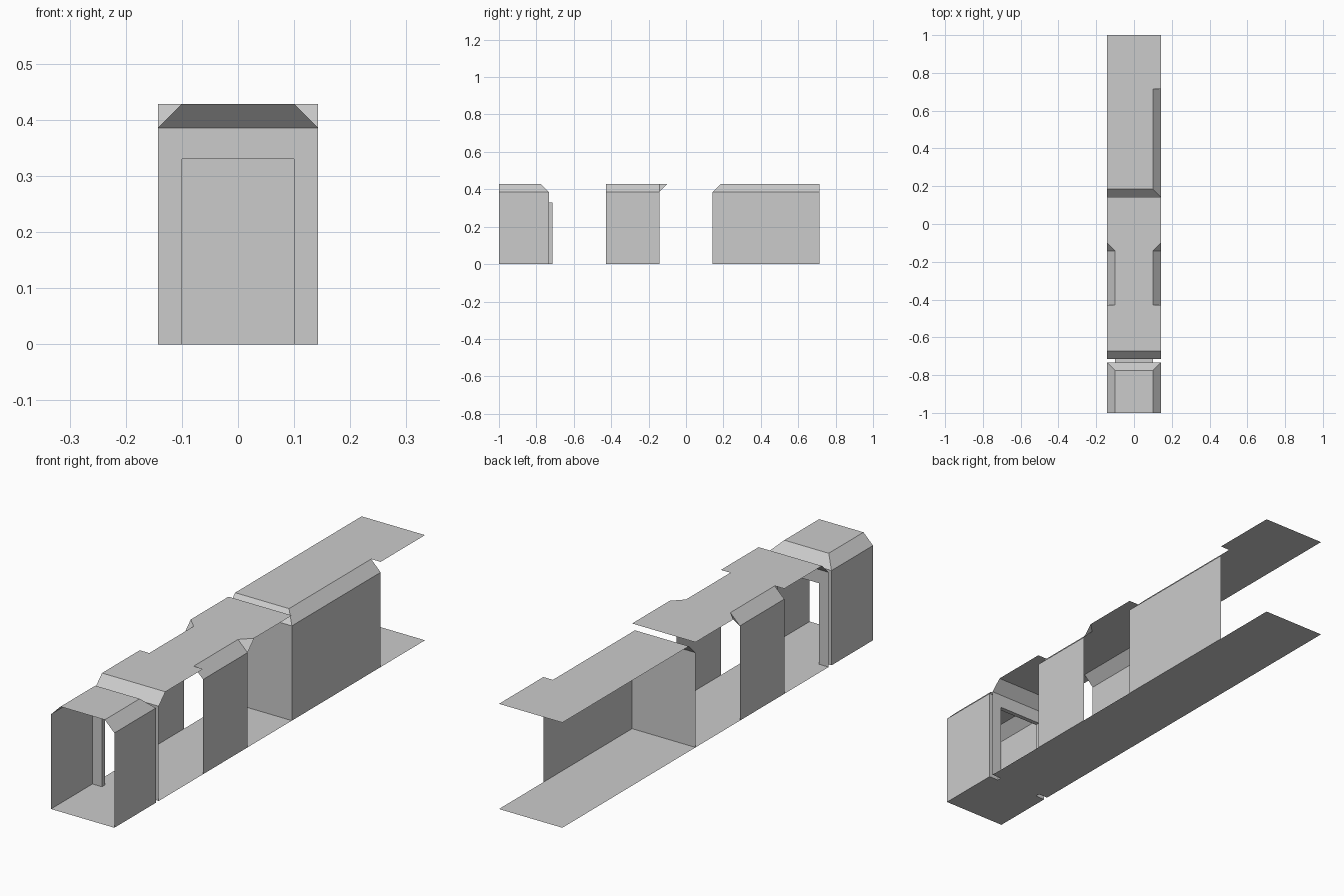
import bpy, bmesh
from mathutils import Vector

if "Cube" in bpy.data.objects:
    bpy.data.objects.remove(bpy.data.objects["Cube"])

W = 1 / 7            # half width of the passage
C = 0.1              # half width at the top of the bevel, also of the doorway
Z0, Z1 = 0.386, 0.4286   # wall top and ceiling
D = 0.33             # doorway height
B = W - C            # bevel size
YA, YB = -0.733, -5 / 7  # two faces of the door wall
Y1, Y2, Y3, Y4 = -3 / 7, -1 / 7, 1 / 7, 5 / 7


def panel(name, polys, inside_y):
    """Thin sheet faces, turned to face a point inside the room."""
    bm = bmesh.new()
    ref = Vector((0, inside_y, 0.2))
    for pts in polys:
        f = bm.faces.new([bm.verts.new(p) for p in pts])
        f.normal_update()
        if f.normal.dot(ref - f.verts[0].co) < 0:
            f.normal_flip()
    bmesh.ops.remove_doubles(bm, verts=bm.verts, dist=1e-5)
    me = bpy.data.meshes.new(name)
    bm.to_mesh(me)
    bm.free()
    bpy.context.collection.objects.link(bpy.data.objects.new(name, me))


def flat(outline, z):
    return [(x, y, z) for x, y in outline]


def rect(x0, x1, y0, y1, z):
    return flat([(x0, y0), (x1, y0), (x1, y1), (x0, y1)], z)


def side_wall(s, y0, y1, top0, top1):
    """Wall plus bevel on side s; top0/top1 are the bevel's upper ends."""
    x = s * W
    return [[(x, y0, 0), (x, y1, 0), (x, y1, Z0), (x, y0, Z0)],
            [(x, y0, Z0), (x, y1, Z0), (s * C, top1, Z1), (s * C, top0, Z1)]]


def cross_bevel(y, dy, xl, xr):
    """Bevel between a cross wall and the ceiling."""
    return [(-W, y, Z0), (W, y, Z0), (xr, y + dy, Z1), (xl, y + dy, Z1)]


def door_wall(y):
    half = [(W, Z0), (W, 0), (C, 0), (C, D)]
    outline = half + [(-x, z) for x, z in reversed(half)]
    return [(x, y, z) for x, z in outline]


# Front room
for s, n in ((-1, "left"), (1, "right")):
    panel(f"front_room_{n}_wall", side_wall(s, -1, YA, -1, YA - B), -0.9)
panel("front_room_end_wall", [door_wall(YA), cross_bevel(YA, -B, -C, C)], -0.9)
panel("front_room_floor", [rect(-W, W, -1, YA, 0)], -0.9)
panel("front_room_ceiling", [rect(-C, C, -1, YA - B, Z1)], -0.9)

# Doorway lining
panel("doorway_lining",
      [rect(-C, C, YA, YB, 0), rect(-C, C, YA, YB, D)] +
      [[(s * C, YA, 0), (s * C, YB, 0), (s * C, YB, D), (s * C, YA, D)]
       for s in (-1, 1)], (YA + YB) / 2)

# Middle hall with side openings
panel("hall_door_wall", [door_wall(YB), cross_bevel(YB, B, -W, W)], -0.2)
for s, n in ((-1, "left"), (1, "right")):
    corner = [(s * C, Y2, Z1), (s * W, Y2 + B, Z1), (s * W, Y2, Z0)]
    panel(f"hall_{n}_wall", side_wall(s, Y1, Y2, Y1, Y2) + [corner], 0)
edge = [(W, YB + B), (W, Y1), (C, Y1), (C, Y2), (W, Y2 + B), (W, Y3)]
panel("hall_ceiling",
      [flat(edge + [(-x, y) for x, y in reversed(edge)], Z1)], -0.2)
panel("hall_floor", [rect(-W, W, YB, Y3, 0)], -0.2)

# Back room, open to the left and rear
panel("back_room_cross_wall",
      [[(-W, Y3, 0), (W, Y3, 0), (W, Y3, Z0), (-W, Y3, Z0)],
       cross_bevel(Y3, B, -W, C)], 0.6)
panel("back_room_right_wall", side_wall(1, Y3, Y4, Y3 + B, Y4), 0.6)
panel("back_room_ceiling",
      [flat([(-W, Y3 + B), (C, Y3 + B), (C, Y4), (W, Y4), (W, 1), (-W, 1)],
            Z1)], 0.6)
panel("back_room_floor", [rect(-W, W, Y3, 1, 0)], 0.6)
